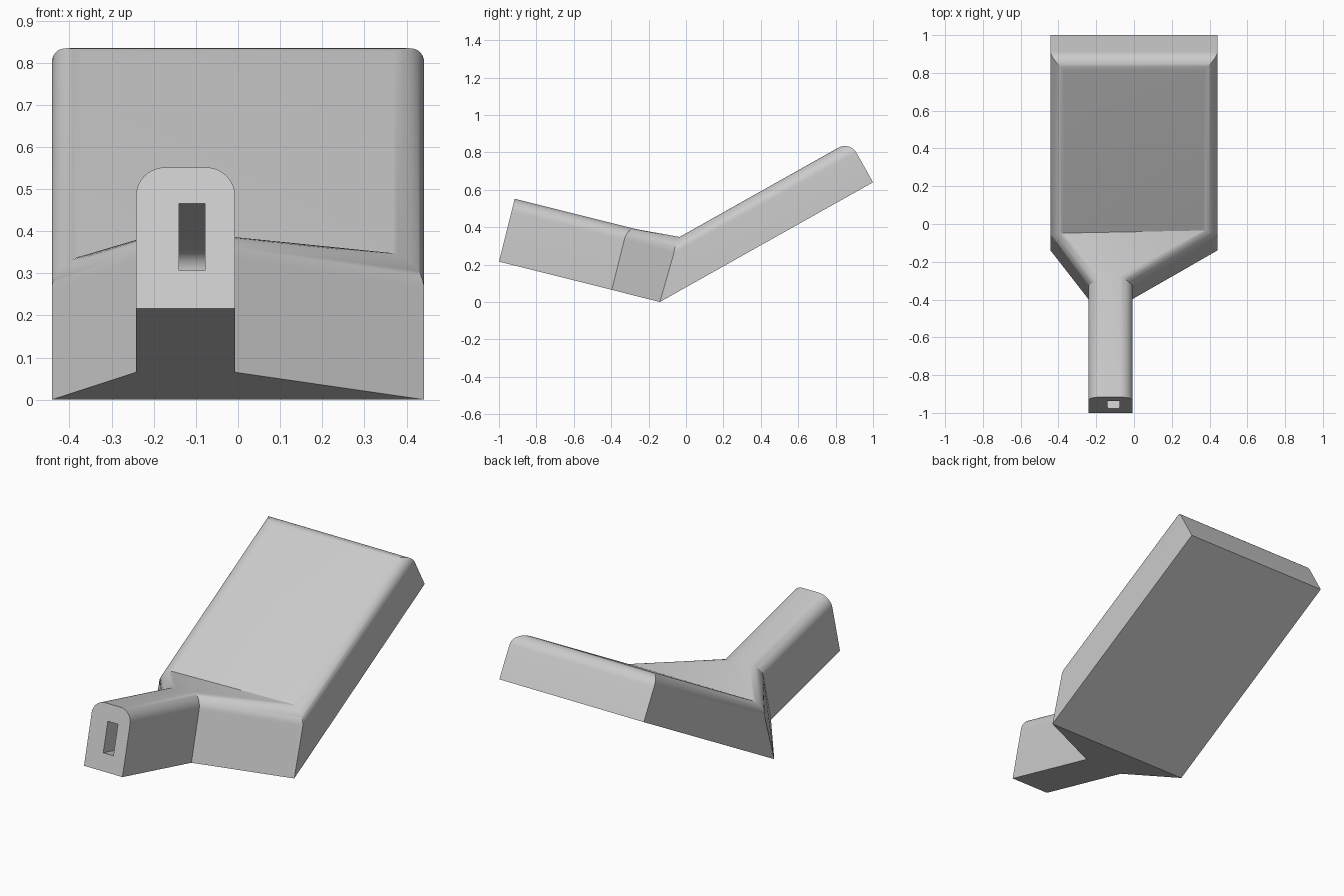
import bpy, bmesh, math
from mathutils import Vector

cube = bpy.data.objects.get("Cube")
if cube:
    bpy.data.objects.remove(cube, do_unlink=True)

mat = bpy.data.materials.new("light grey")
mat.use_nodes = True
GREY = (0.6, 0.6, 0.6, 1)
mat.diffuse_color = GREY
mat.node_tree.nodes["Principled BSDF"].inputs["Base Color"].default_value = GREY


def add_object(name, bm):
    bmesh.ops.recalc_face_normals(bm, faces=bm.faces)
    mesh = bpy.data.meshes.new(name)
    bm.to_mesh(mesh)
    bm.free()
    obj = bpy.data.objects.new(name, mesh)
    mesh.materials.append(mat)
    bpy.context.collection.objects.link(obj)
    return obj


# Directions along and across the sloping handle, and across the tilted plate
ALONG = Vector((0, 0.97, -0.2425))
UP = Vector((0, 0.2425, 0.97))
PLATE_UP = Vector((0, -0.49, 0.872))
FILLET = 0.07

# Stations from front to back: left x, right x, bottom y, bottom z, rise
FRONT = Vector((0, -1, 0.216))
stations = [
    (-0.242, -0.007, FRONT, UP * 0.346),
    (-0.242, -0.007, Vector((0, -0.397, 0.065)), UP * 0.346),
    (-0.442, 0.442, Vector((0, -0.14, 0)), UP * 0.346),
    (-0.442, 0.442, Vector((0, 1, 0.64)), PLATE_UP * 0.252),
]

# Body: handle, flaring neck and tilted plate in one shell
bm = bmesh.new()
rings = []
for x0, x1, base, rise in stations:
    corners = [(x0, base), (x1, base), (x1, base + rise), (x0, base + rise)]
    rings.append([bm.verts.new((x, p.y, p.z)) for x, p in corners])

for a, b in zip(rings, rings[1:]):
    for i, j in ((1, 2), (3, 0)):
        bm.faces.new((a[i], a[j], b[j], b[i]))
for i, j in ((0, 1), (2, 3)):
    r0, r1, r2, r3 = rings
    bm.faces.new((r0[i], r1[i], r2[i], r2[j], r1[j], r0[j]))
    bm.faces.new((r2[i], r3[i], r3[j], r2[j]))
bm.faces.new(rings[0])
bm.faces.new(rings[-1])

# Round the upper rim along both sides and the back
rim = [bm.edges.get((a[k], b[k])) for a, b in zip(rings, rings[1:]) for k in (2, 3)]
rim.append(bm.edges.get((rings[-1][2], rings[-1][3])))
bmesh.ops.recalc_face_normals(bm, faces=bm.faces)
bmesh.ops.bevel(bm, geom=rim, offset=FILLET, offset_type='OFFSET',
                segments=10, profile=0.5, affect='EDGES')
body = add_object("body", bm)

# Slot in the handle's end, with a rounded inner top corner
low, high, depth, r = 0.093, 0.257, 0.5, 0.05
profile = [(-0.1, high), (-0.1, low), (depth, low)]
for k in range(7):
    a = math.pi / 2 * k / 6
    profile.append((depth - r + r * math.cos(a), high - r + r * math.sin(a)))
bm = bmesh.new()
verts = []
for t, n in profile:
    p = FRONT + ALONG * t + UP * n
    verts.append(bm.verts.new((-0.14, p.y, p.z)))
face = bm.faces.new(verts)
out = bmesh.ops.extrude_face_region(bm, geom=[face])
bmesh.ops.translate(bm, vec=(0.062, 0, 0),
                    verts=[v for v in out["geom"] if isinstance(v, bmesh.types.BMVert)])
cutter = add_object("slot_cutter", bm)
cutter.hide_render = True

cut = body.modifiers.new("slot", 'BOOLEAN')
cut.operation = 'DIFFERENCE'
cut.solver = 'EXACT'
cut.object = cutter
bpy.ops.object.select_all(action='DESELECT')
body.select_set(True)
bpy.context.view_layer.objects.active = body
bpy.ops.object.modifier_apply(modifier=cut.name)
bpy.data.objects.remove(cutter, do_unlink=True)
bpy.ops.object.shade_smooth_by_angle(angle=math.radians(25))
